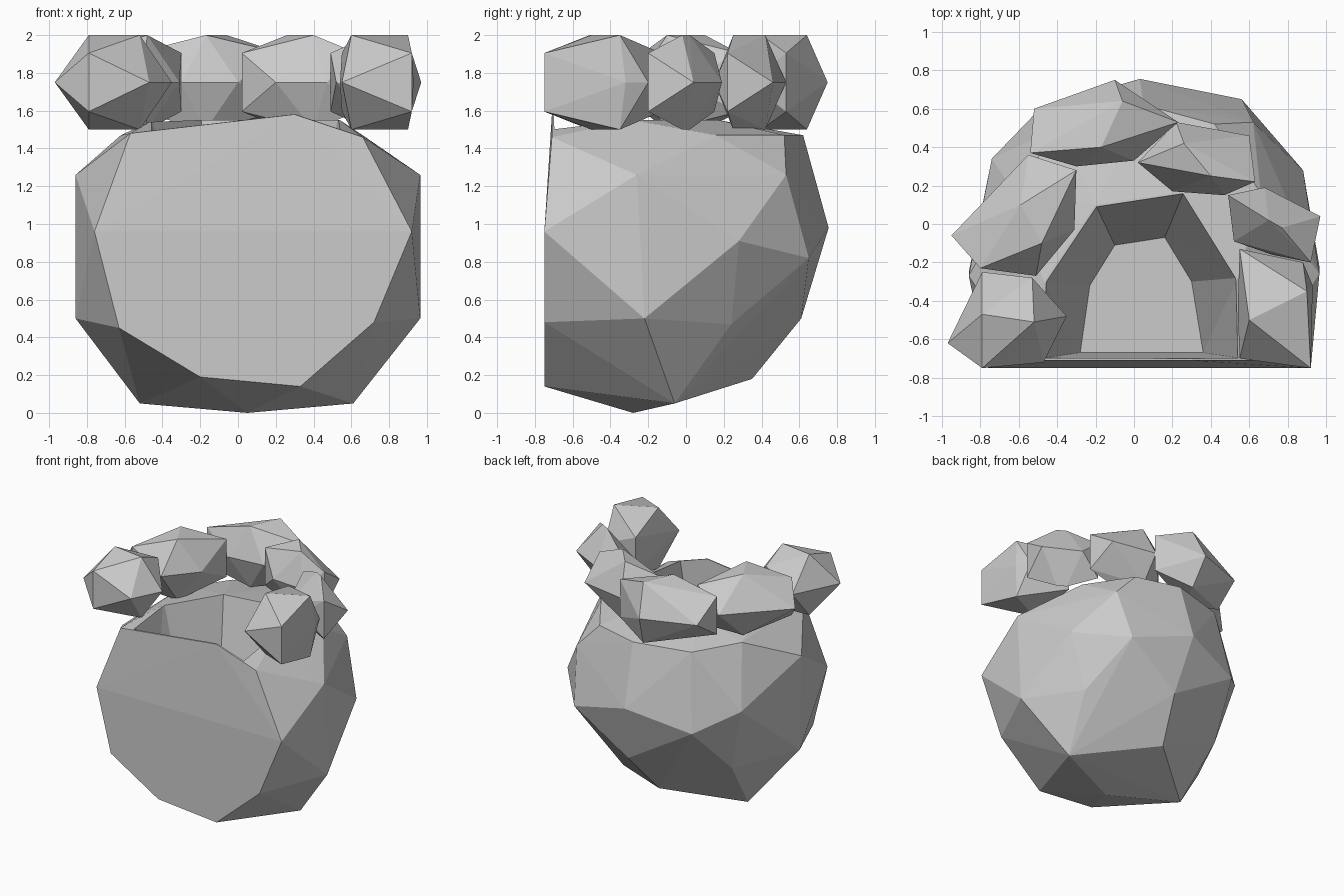
import bpy
import bmesh
from mathutils import Vector

cube = bpy.data.objects.get("Cube")
if cube:
    bpy.data.objects.remove(cube, do_unlink=True)

stone_grey = bpy.data.materials.new("stone grey")
stone_grey.use_nodes = True
GREY = (0.6, 0.6, 0.6, 1)
stone_grey.diffuse_color = GREY
stone_grey.node_tree.nodes["Principled BSDF"].inputs["Base Color"].default_value = GREY


def hull_object(name, points):
    """Faceted convex solid wrapped around a few points."""
    bm = bmesh.new()
    for p in points:
        bm.verts.new(p)
    res = bmesh.ops.convex_hull(bm, input=bm.verts)
    loose = {g for g in res["geom_interior"] + res["geom_unused"]
             if isinstance(g, bmesh.types.BMVert)}
    bmesh.ops.delete(bm, geom=list(loose), context="VERTS")
    bmesh.ops.recalc_face_normals(bm, faces=bm.faces)
    mesh = bpy.data.meshes.new(name)
    bm.to_mesh(mesh)
    bm.free()
    mesh.materials.append(stone_grey)
    obj = bpy.data.objects.new(name, mesh)
    bpy.context.collection.objects.link(obj)
    return obj


# Boulder: flat front, rounded faceted back
front = [(x, -0.75, z) for x, z in (
    (0.92, 0.96), (0.72, 0.48), (0.33, 0.14),
    (-0.2, 0.19), (-0.63, 0.45), (-0.76, 0.96))]
front += [(x, -0.71, z) for x, z in ((-0.57, 1.48), (0.3, 1.58), (0.66, 1.46))]
sides = [(0.965, -0.26, 1.26), (0.965, -0.22, 0.5),
         (-0.86, -0.27, 1.26), (-0.86, -0.25, 0.5)]
bottom = [(-0.52, -0.06, 0.05), (0.05, -0.28, 0), (0.61, -0.06, 0.05), (0, 0.35, 0.18)]
back = [(0.03, 0.755, 0.98), (0.56, 0.65, 0.82), (0.88, 0.28, 0.91), (0.7, 0.24, 0.47),
        (0.1, 0.61, 0.5), (-0.48, 0.61, 0.85), (-0.74, 0.34, 1.0), (-0.6, 0.26, 0.47)]
crown = [(0.05, 0.62, 1.47), (0.66, 0.16, 1.47), (-0.62, 0.16, 1.47),
         (0.42, 0.52, 1.47), (-0.4, 0.5, 1.46), (0.62, 0.53, 1.26)]
rim = [(0.54, -0.28, 1.55), (0.26, 0.17, 1.55), (-0.2, 0.1, 1.55), (-0.47, -0.3, 1.54)]
boulder = hull_object("boulder", front + sides + bottom + back + crown + rim)

# Hollow: tapering pit sunk into the top
mouth = [(-0.48, -0.7), (-0.47, -0.3), (-0.2, 0.1), (0.26, 0.17), (0.54, -0.28), (0.56, -0.7)]
floor = [(-0.28, -0.67), (-0.23, -0.32), (-0.1, -0.11), (0.16, -0.07), (0.3, -0.3), (0.36, -0.67)]
TOP, DEEP = 1.6, 0.6
cutter = hull_object("hollow_cutter", [(x, y, TOP) for x, y in mouth]
                     + [(x, y, DEEP) for x, y in floor])
cutter.hide_render = True
cut = boulder.modifiers.new("hollow", "BOOLEAN")
cut.operation = "DIFFERENCE"
cut.solver = "EXACT"
cut.object = cutter
bpy.context.view_layer.update()
depsgraph = bpy.context.evaluated_depsgraph_get()
carved = bpy.data.meshes.new_from_object(boulder.evaluated_get(depsgraph))
boulder.modifiers.clear()
boulder.data = carved
bpy.data.objects.remove(cutter, do_unlink=True)


# Crown stones: irregular twenty-sided rocks, the same above and below the waist
def stone(name, ridge, edge, waist):
    """Plan corners of the top and bottom ridges, upright edges and waist."""
    points = []
    for corners, height in ((ridge, 0.25), (edge, 0.155), (waist, 0)):
        for x, y in corners:
            for z in {1.75 - height, 1.75 + height}:
                points.append(Vector((x, y, z)))
    hull_object(name, points)


stone("front_right_stone",
      ridge=[(-0.79, -0.47), (-0.52, -0.51)],
      edge=[(-0.79, -0.75), (-0.53, -0.28)],
      waist=[(-0.97, -0.62), (-0.47, -0.72), (-0.35, -0.48), (-0.79, -0.25)])
stone("side_right_stone",
      ridge=[(-0.48, -0.1), (-0.59, 0.1)],
      edge=[(-0.3, 0.28), (-0.8, -0.23)],
      waist=[(-0.95, -0.06), (-0.55, 0.36), (-0.31, -0.03), (-0.51, -0.27)])
stone("back_right_stone",
      ridge=[(-0.17, 0.4), (-0.06, 0.64)],
      edge=[(0.23, 0.53), (-0.54, 0.37)],
      waist=[(-0.52, 0.6), (-0.1, 0.75), (-0.3, 0.3), (0, 0.33)])
stone("back_left_stone",
      ridge=[(0.4, 0.25), (0.26, 0.42)],
      edge=[(0.02, 0.32), (0.63, 0.22)],
      waist=[(0.22, 0.53), (0.6, 0.46), (0.47, 0.15), (0.2, 0.17)])
stone("side_left_stone",
      ridge=[(0.7, 0.02), (0.77, -0.02)],
      edge=[(0.92, -0.2), (0.49, 0.15)],
      waist=[(0.97, 0.04), (0.52, -0.09), (0.68, 0.19), (0.72, -0.16)])
stone("front_left_stone",
      ridge=[(0.6, -0.5), (0.9, -0.35)],
      edge=[(0.92, -0.75), (0.55, -0.13)],
      waist=[(0.93, -0.32), (0.55, -0.7), (0.54, -0.45), (0.88, -0.2)])
